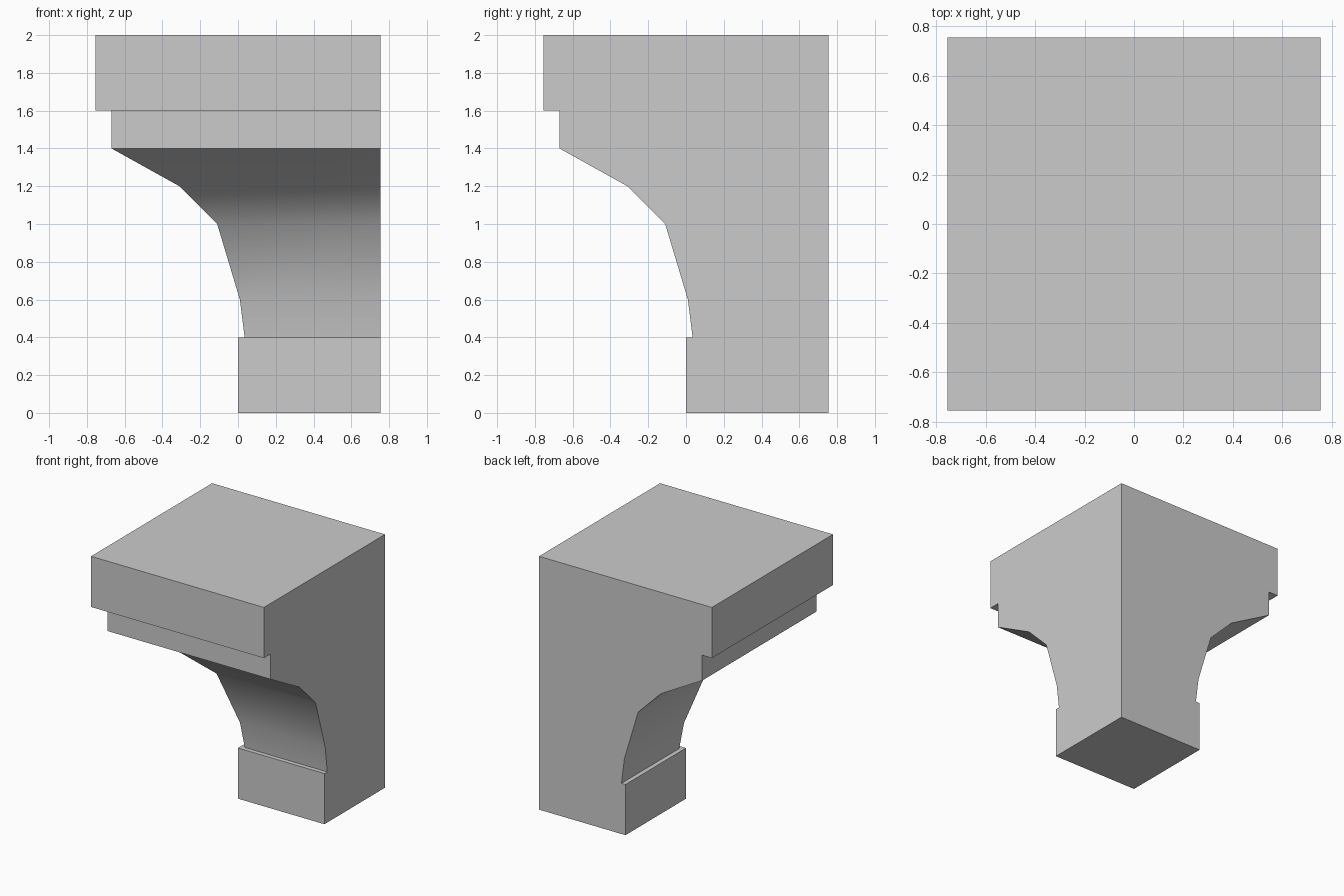
import bpy
import bmesh
import math

cube = bpy.data.objects.get("Cube")
if cube:
    bpy.data.objects.remove(cube, do_unlink=True)

stone = bpy.data.materials.new("grey stone")
stone.use_nodes = True
grey = (0.6, 0.6, 0.6, 1)
stone.diffuse_color = grey
stone.node_tree.nodes["Principled BSDF"].inputs["Base Color"].default_value = grey

WALL = 0.755  # the two flat sides meet at this corner in x and y


def stacked_squares(name, profile):
    """Loft squares that share the wall corner; profile holds (near edge, height)."""
    bm = bmesh.new()
    rings = []
    for near, z in profile:
        corners = ((near, near), (WALL, near), (WALL, WALL), (near, WALL))
        rings.append([bm.verts.new((x, y, z)) for x, y in corners])
    bm.faces.new(rings[0][::-1])
    bm.faces.new(rings[-1])
    for low, high in zip(rings, rings[1:]):
        for i in range(4):
            j = (i + 1) % 4
            bm.faces.new((low[i], low[j], high[j], high[i]))
    bmesh.ops.recalc_face_normals(bm, faces=bm.faces)
    mesh = bpy.data.meshes.new(name)
    bm.to_mesh(mesh)
    bm.free()
    mesh.materials.append(stone)
    obj = bpy.data.objects.new(name, mesh)
    bpy.context.collection.objects.link(obj)
    return obj


# Square foot block
stacked_squares("base_block", [(0, 0), (0, 0.4)])

# Flared bracket, curving out on two sides to a straight neck
bracket = stacked_squares("flared_bracket", [
    (0.035, 0.4), (0.01, 0.6), (-0.11, 1.0), (-0.31, 1.2),
    (-0.67, 1.4), (-0.67, 1.6)])

# Overhanging top slab
stacked_squares("top_slab", [(-WALL, 1.6), (-WALL, 2)])

# Soften the curve, keep the corners crisp
bpy.ops.object.select_all(action="DESELECT")
bracket.select_set(True)
bpy.context.view_layer.objects.active = bracket
bpy.ops.object.shade_smooth_by_angle(angle=math.radians(35))
